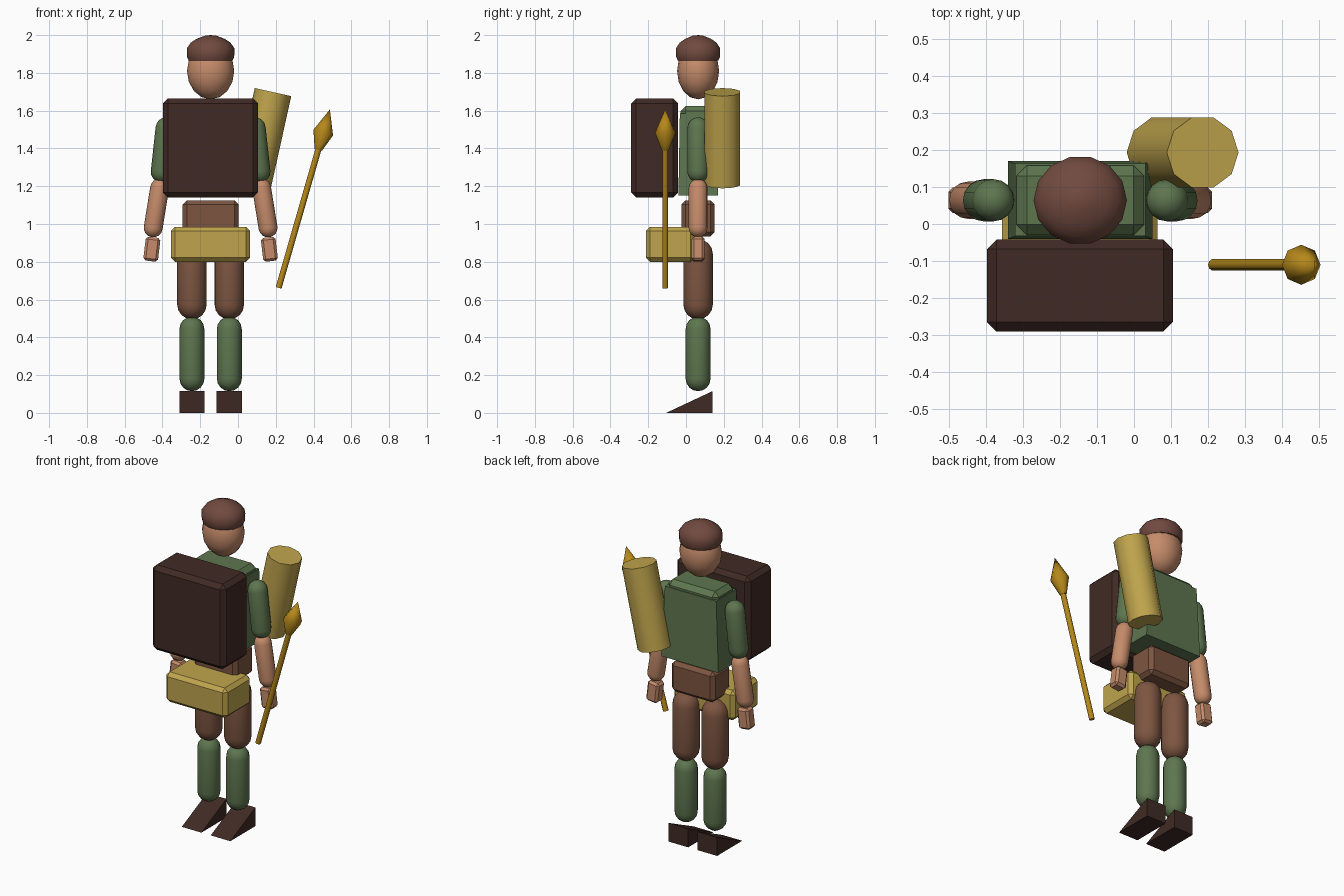
import bpy, bmesh, math
from mathutils import Vector, Matrix

if "Cube" in bpy.data.objects:
    bpy.data.objects.remove(bpy.data.objects["Cube"])

CX, CY = -0.145, 0.064  # body axis


def material(name, rgb):
    m = bpy.data.materials.new(name)
    m.diffuse_color = [(c / 255) ** 2.2 for c in rgb] + [1]
    m.use_nodes = True
    m.node_tree.nodes["Principled BSDF"].inputs["Base Color"].default_value = m.diffuse_color
    return m


SKIN = material("skin", (196, 138, 106))
GREEN = material("green_cloth", (94, 117, 80))
BROWN = material("brown_cloth", (124, 86, 67))
DARK = material("dark_leather", (66, 46, 41))
CAP = material("cap_felt", (112, 75, 65))
GOLD = material("tan_canvas", (190, 163, 78))
METAL = material("ochre_wood", (180, 135, 32))


def finish(name, bm, mat, smooth=None):
    bmesh.ops.recalc_face_normals(bm, faces=bm.faces)
    me = bpy.data.meshes.new(name)
    bm.to_mesh(me)
    bm.free()
    me.materials.append(mat)
    ob = bpy.data.objects.new(name, me)
    bpy.context.collection.objects.link(ob)
    if smooth:
        bpy.ops.object.select_all(action='DESELECT')
        ob.select_set(True)
        bpy.context.view_layer.objects.active = ob
        bpy.ops.object.shade_smooth_by_angle(angle=math.radians(smooth))
    return ob


def box(name, lo, hi, mat, bevel=0.0, taper=(1, 1), tilt=0.0):
    """Box between two corners; taper scales the top, tilt leans it about y."""
    lo, hi = Vector(lo), Vector(hi)
    size, mid = hi - lo, (hi + lo) / 2
    bm = bmesh.new()
    bmesh.ops.create_cube(bm, size=1)
    for v in bm.verts:
        if v.co.z > 0:
            v.co.x *= taper[0]
            v.co.y *= taper[1]
        v.co = Vector(a * b for a, b in zip(v.co, size))
    if bevel:
        bmesh.ops.bevel(bm, geom=bm.edges[:], offset=bevel, segments=1,
                        profile=0.5, affect='EDGES')
    bm.transform(Matrix.Translation(mid) @ Matrix.Rotation(tilt, 4, 'Y'))
    return finish(name, bm, mat)


def lathe(name, start, end, profile, mat, segs=16, squash=1.0, smooth=40):
    """Revolve (radius, distance) points around the line start-end."""
    start = Vector(start)
    axis = Vector(end) - start
    bm = bmesh.new()
    rings = []
    for r, t in profile:
        n = 1 if r == 0 else segs
        rings.append([bm.verts.new((r * math.cos(2 * math.pi * i / segs),
                                    r * squash * math.sin(2 * math.pi * i / segs), t))
                      for i in range(n)])
    for a, b in zip(rings, rings[1:]):
        for i in range(segs):
            j = (i + 1) % segs
            quad = [a[i % len(a)], a[j % len(a)], b[j % len(b)], b[i % len(b)]]
            bm.faces.new(list(dict.fromkeys(quad)))
    for ring in (rings[0], rings[-1]):
        if len(ring) > 1:
            bm.faces.new(ring)
    # lean only within the x-z plane
    lean = math.atan2(axis.x, axis.z)
    bm.transform(Matrix.Translation(start) @ Matrix.Rotation(lean, 4, 'Y'))
    return finish(name, bm, mat, smooth)


def capsule(name, top, bottom, r, mat):
    """Round-ended limb whose tips touch the two points."""
    length = (Vector(top) - Vector(bottom)).length
    arc = [(r * math.sin(a), r - r * math.cos(a))
           for a in (math.pi / 2 * k / 4 for k in range(5))]
    arc[0] = (0, 0)
    profile = arc + [(p, length - t) for p, t in reversed(arc)]
    return lathe(name, bottom, top, profile, mat, 16)


# head and cap
dome = [(0.125 * math.sin(math.pi * k / 8), 1.81 - 0.15 * math.cos(math.pi * k / 8))
        for k in range(9)]
dome[0], dome[-1] = (0, 1.66), (0, 1.96)
lathe("head", (CX, CY, 0), (CX, CY, 1), dome, SKIN, 16, 0.89)
cap = [(0.116, 1.865), (0.125, 1.885), (0.126, 1.93), (0.105, 1.96),
       (0.075, 1.98), (0.03, 1.997), (0, 2.0)]
lathe("cap", (CX, CY, 0), (CX, CY, 1), cap, CAP, 14, 0.95)

# torso, flared at the hem, with a bevelled shoulder block
box("tunic", (CX - 0.195, -0.04, 1.15), (CX + 0.195, 0.17, 1.585), GREEN, 0, (0.9, 0.93))
box("shoulders", (CX - 0.172, -0.03, 1.3), (CX + 0.172, 0.158, 1.625), GREEN, 0.028)
box("hips", (CX - 0.148, -0.025, 0.935), (CX + 0.148, 0.152, 1.125), BROWN, 0.022)

# bags on the front
box("pack", (-0.397, -0.29, 1.14), (0.105, -0.042, 1.665), DARK, 0.026)
box("belt_pouch", (-0.356, -0.212, 0.80), (0.064, 0.045, 0.985), GOLD, 0.022)

# limbs, mirrored about the body axis
for side, s in (("left", 1), ("right", -1)):
    def at(x, z):
        return (CX + s * x, CY, z)
    capsule(side + "_upper_arm", at(0.228, 1.565), at(0.266, 1.22), 0.057, GREEN)
    capsule(side + "_forearm", at(0.262, 1.24), at(0.312, 0.93), 0.050, SKIN)
    hx = CX + s * 0.311
    box(side + "_hand", (hx - 0.039, CY - 0.035, 0.803), (hx + 0.039, CY + 0.035, 0.93),
        SKIN, 0.013, tilt=-s * 0.12)
    capsule(side + "_thigh", at(0.099, 0.92), at(0.099, 0.495), 0.078, BROWN)
    capsule(side + "_shin", at(0.099, 0.51), at(0.099, 0.115), 0.066, GREEN)
    # wedge-shaped boot
    bm = bmesh.new()
    ends = [[bm.verts.new((CX + s * 0.099 + dx, y, z))
             for y, z in ((-0.105, 0), (0.14, 0), (0.14, 0.115))]
            for dx in (-0.067, 0.067)]
    for tri in ends:
        bm.faces.new(tri)
    for i in range(3):
        j = (i + 1) % 3
        bm.faces.new((ends[0][i], ends[0][j], ends[1][j], ends[1][i]))
    finish(side + "_boot", bm, DARK)

# leaning quiver behind the shoulder
lathe("quiver", (0.077, 0.193, 1.21), (0.185, 0.193, 1.697),
      [(0.099, 0), (0.099, 0.5)], GOLD, 10, smooth=50)

# arrow: shaft and double-cone head
foot, tip = (0.215, -0.11, 0.662), (0.486, -0.11, 1.605)
lathe("arrow_shaft", foot, tip, [(0.016, 0), (0.016, 0.78)], METAL, 10)
lathe("arrow_head", foot, tip,
      [(0.02, 0.76), (0.054, 0.855), (0, 0.983)], METAL, 8, smooth=50)

# settle the model: centre it on x, y and rest it on z = 0
bpy.context.view_layer.update()
